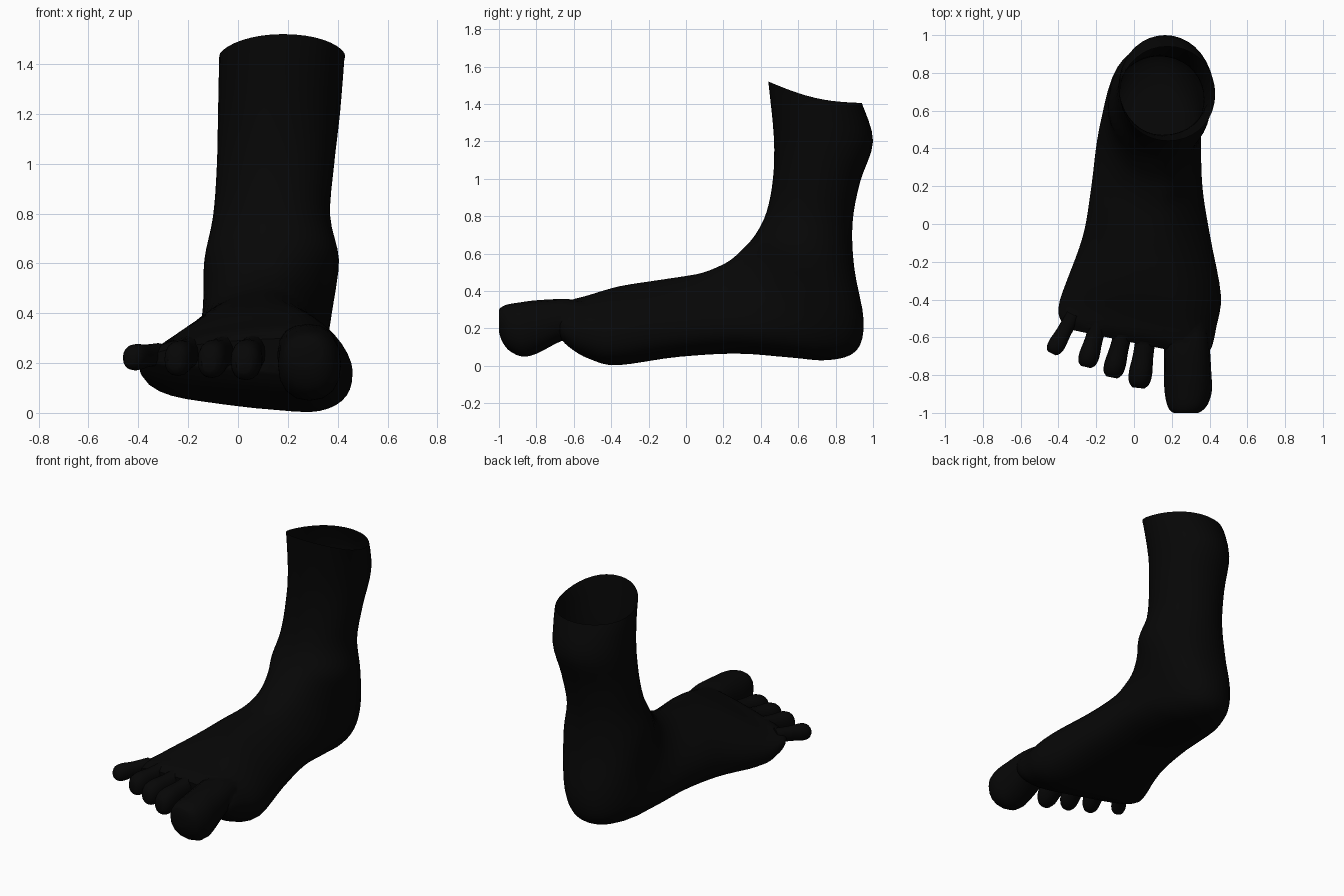
import bpy, bmesh
from math import sin, cos, pi, hypot

if "Cube" in bpy.data.objects:
    bpy.data.objects.remove(bpy.data.objects["Cube"])

black = bpy.data.materials.new("black")
black.diffuse_color = (0.002, 0.002, 0.002, 1)
black.use_nodes = True
black.node_tree.nodes["Principled BSDF"].inputs["Base Color"].default_value = black.diffuse_color


def smooth_rows(rows, steps):
    """Catmull-Rom interpolation of whole parameter rows."""
    out = []
    for i in range(len(rows) - 1):
        a, b, c, d = (rows[max(0, i - 1)], rows[i], rows[i + 1],
                      rows[min(len(rows) - 1, i + 2)])
        for k in range(steps):
            t = k / steps
            out.append([q + 0.5 * t * ((r - p) + t * (2 * p - 5 * q + 4 * r - s
                        + t * (3 * (q - r) + s - p)))
                        for p, q, r, s in zip(a, b, c, d)])
    return out + [list(rows[-1])]


def loft(name, rings):
    """Closed tube through rings of points, with fan caps."""
    bm = bmesh.new()
    loops = [[bm.verts.new(p) for p in ring] for ring in rings]
    n = len(loops[0])
    for a, b in zip(loops, loops[1:]):
        for i in range(n):
            j = (i + 1) % n
            bm.faces.new((a[i], a[j], b[j], b[i]))
    for ring in (loops[0], loops[-1]):
        mid = [sum(v.co[k] for v in ring) / n for k in range(3)]
        hub = bm.verts.new(mid)
        for i in range(n):
            bm.faces.new((ring[i], ring[(i + 1) % n], hub))
    bmesh.ops.recalc_face_normals(bm, faces=bm.faces)
    mesh = bpy.data.meshes.new(name)
    bm.to_mesh(mesh)
    bm.free()
    mesh.materials.append(black)
    obj = bpy.data.objects.new(name, mesh)
    bpy.context.collection.objects.link(obj)
    return obj


def foot_ring(row, n=36):
    """Section spanning from the front/instep line to the back/sole line."""
    yt, zt, yb, zb, xl, xr, xt, h, skew = row
    flat = max(0, (zt - zb) / hypot(yt - yb, zt - zb)) ** 2
    fore = min(1, max(0, skew / 0.08))
    xb = (xl + xr) / 2 + 0.17 * fore
    pts = []
    for i in range(n):
        c, s = cos(2 * pi * i / n), sin(2 * pi * i / n)
        if s >= 0:
            e = 1 + 0.7 * skew if c < 0 else 0.94 + 0.3 * flat
        else:
            e = 1 - 0.25 * flat
        xm, xe = (xt if s >= 0 else xb), (xl if c < 0 else xr)
        x = xm + (xe - xm) * abs(c) ** e
        v = h + ((1 - h) if s >= 0 else -h) * abs(s) ** e
        lift = 0.03 * fore * max(0, -s) * min(1, max(0, (0.3 - x) / 0.4))
        pts.append((x, yb + (yt - yb) * v - skew * x,
                    zb + (zt - zb) * v + lift))
    return pts


def toe_ring(row, n=16):
    x, y, z, rx, rz, turn = row
    pts = []
    for i in range(n):
        c, s = cos(2 * pi * i / n), sin(2 * pi * i / n)
        dx = rx * abs(c) ** 0.88 * (1 if c > 0 else -1)
        dz = rz * abs(s) ** 0.88 * (1 if s > 0 else -1)
        pts.append((x + dx * cos(turn), y + dx * sin(turn), z + dz))
    return pts


# Leg, ankle, heel, arch and ball:
# front y, z, back y, z, left x, right x, crest x, side height, skew
sections = [
    (.44, 1.52, .94, 1.405, -.075, .43, .18, .5, 0),
    (.47, 1.22, 1.0, 1.20, -.08, .41, .15, .5, 0),
    (.465, 1.0, .93, .98, -.085, .385, .15, .5, 0),
    (.43, .82, .89, .76, -.10, .37, .15, .5, 0),
    (.37, .70, .90, .52, -.135, .405, .15, .52, 0),
    (.30, .62, .95, .24, -.14, .38, .14, .52, 0),
    (.23, .56, .91, .08, -.155, .36, .14, .5, 0),
    (.15, .52, .76, .03, -.18, .355, .14, .45, 0),
    (.08, .495, .55, .045, -.205, .355, .13, .4, 0),
    (.0, .48, .27, .065, -.23, .365, .13, .38, 0),
    (-.13, .46, -.03, .045, -.27, .405, .14, .38, .02),
    (-.34, .425, -.34, .0, -.36, .46, .19, .40, .08),
    (-.49, .375, -.47, .03, -.395, .435, .24, .47, .16),
    (-.58, .345, -.565, .09, -.395, .41, .26, .5, .20),
    (-.63, .30, -.62, .15, -.35, .37, .26, .5, .20),
]
rings = [foot_ring(r) for r in smooth_rows(sections, 4)]
# The cut top of the leg sags between front and back
rings[0] = [(x, y, z - 0.03 * sin(pi * min(1, max(0, (y - .44) / .5))))
            for x, y, z in rings[0]]
foot = loft("foot", rings)

# Big toe: x, y, z, half width, half height, turn
big = [(.28, -.48, .25, .10, .09, 0), (.28, -.64, .25, .12, .107, 0),
       (.285, -.80, .207, .125, .143, 0), (.287, -.88, .195, .126, .145, 0),
       (.283, -.95, .207, .11, .122, 0), (.277, -.985, .225, .088, .09, 0),
       (.275, -1.0, .24, .065, .06, 0)]
toes = [loft("big_toe", [toe_ring(r) for r in smooth_rows(big, 3)])]

# Small toes: base x, y, z, tip x, y, z, half width, half height
small = [(.07, -.55, .255, .023, -.868, .20, .062, .08),
         (-.045, -.53, .255, -.118, -.812, .205, .057, .075),
         (-.18, -.50, .25, -.255, -.757, .21, .054, .07),
         (-.32, -.48, .235, -.435, -.685, .22, .046, .053)]
profile = [(0, .85), (.45, .87), (.75, 1), (.92, .87), (1, .5)]
for k, (x0, y0, z0, x1, y1, z1, rx, rz) in enumerate(small):
    turn = -0.8 * (x1 - x0) / (y1 - y0)
    rows = [(x0 + (x1 - x0) * t, y0 + (y1 - y0) * t, z0 + (z1 - z0) * t,
             rx * f, rz * f, turn) for t, f in profile]
    toes.append(loft(f"small_toe_{k + 1}",
                     [toe_ring(r) for r in smooth_rows(rows, 3)]))

# Merge the toes into one skin
for toe in toes:
    mod = foot.modifiers.new("join_" + toe.name, 'BOOLEAN')
    mod.operation = 'UNION'
    mod.solver = 'EXACT'
    mod.object = toe
deps = bpy.context.evaluated_depsgraph_get()
skin = bpy.data.meshes.new_from_object(foot.evaluated_get(deps))
foot.modifiers.clear()
foot.data = skin
for toe in toes:
    bpy.data.objects.remove(toe)

# Leave the cut top of the leg open
bm = bmesh.new()
bm.from_mesh(skin)
cap = [f for f in bm.faces
       if f.normal.z > 0.8 and f.calc_center_median().z > 1.38]
bmesh.ops.delete(bm, geom=cap, context='FACES')
bm.to_mesh(skin)
bm.free()

bpy.context.view_layer.objects.active = foot
foot.select_set(True)
bpy.ops.object.shade_smooth_by_angle(angle=0.7)
